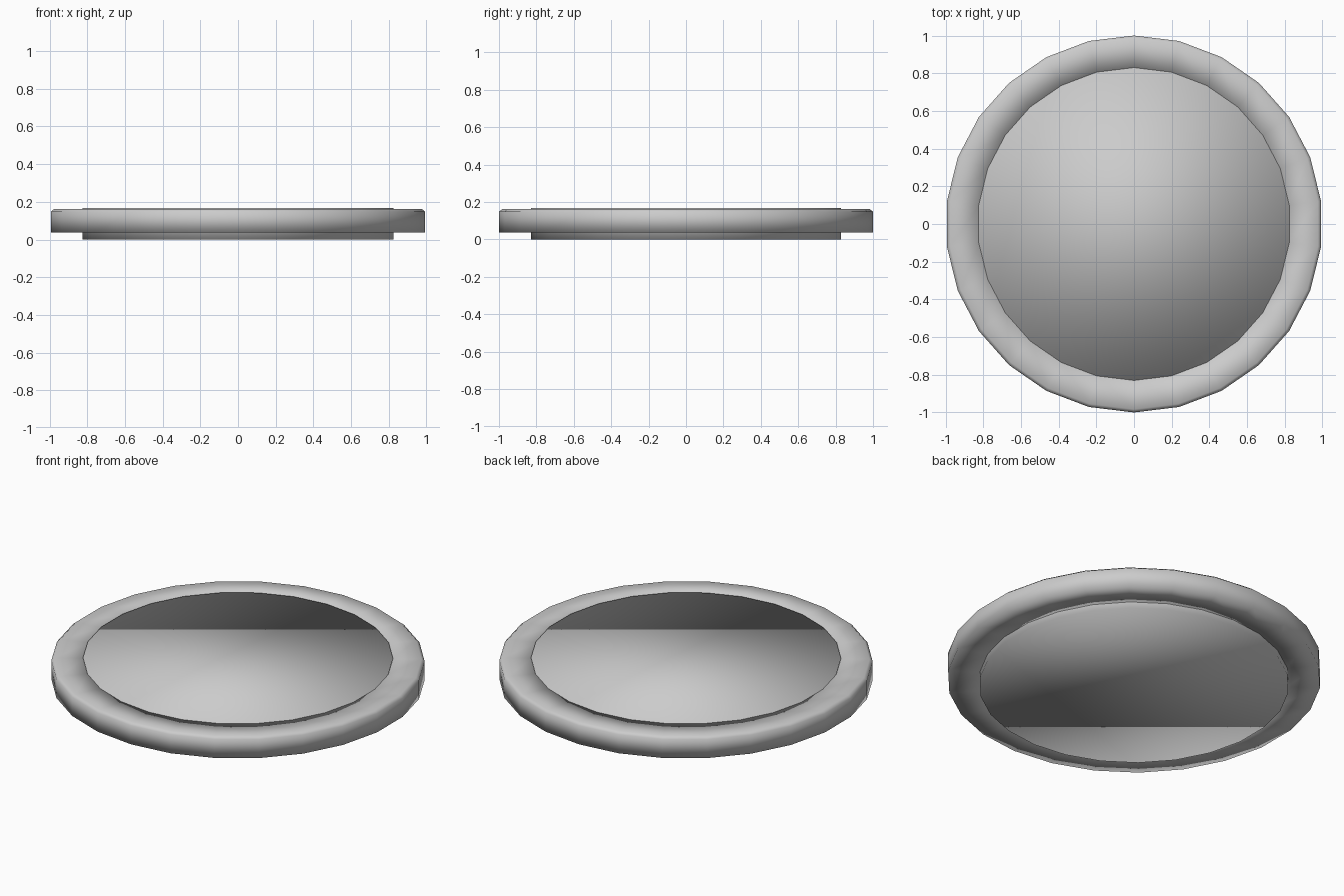
import bpy, bmesh
from math import sin, cos, tau

if "Cube" in bpy.data.objects:
    bpy.data.objects.remove(bpy.data.objects["Cube"])

SIDES = 26


def lathe(name, profile, closed):
    """Spin an (r, z) profile round z; an open profile gets flat caps at its two ends."""
    bm = bmesh.new()
    rings = []
    for r, z in profile:
        rings.append([bm.verts.new((r * sin(tau * i / SIDES), r * cos(tau * i / SIDES), z))
                      for i in range(SIDES)])
    pairs = list(zip(rings, rings[1:]))
    if closed:
        pairs.append((rings[-1], rings[0]))
    for a, b in pairs:
        for i in range(SIDES):
            j = (i + 1) % SIDES
            bm.faces.new((a[i], a[j], b[j], b[i]))
    if not closed:
        bm.faces.new(rings[0])
        bm.faces.new(rings[-1])
    bmesh.ops.recalc_face_normals(bm, faces=bm.faces[:])
    for f in bm.faces:
        f.smooth = True
    mesh = bpy.data.meshes.new(name)
    bm.to_mesh(mesh)
    bm.free()
    obj = bpy.data.objects.new(name, mesh)
    bpy.context.collection.objects.link(obj)
    return obj


# Central disc, standing on the ground and just proud of the rim
lathe("centre_disc", [(0.83, 0.0), (0.83, 0.167)], closed=False)

# Outer rim with a small chamfer on its top outer edge
lathe("outer_rim", [(0.825, 0.037), (1.0, 0.037), (1.0, 0.148),
                    (0.983, 0.162), (0.825, 0.162)], closed=True)
